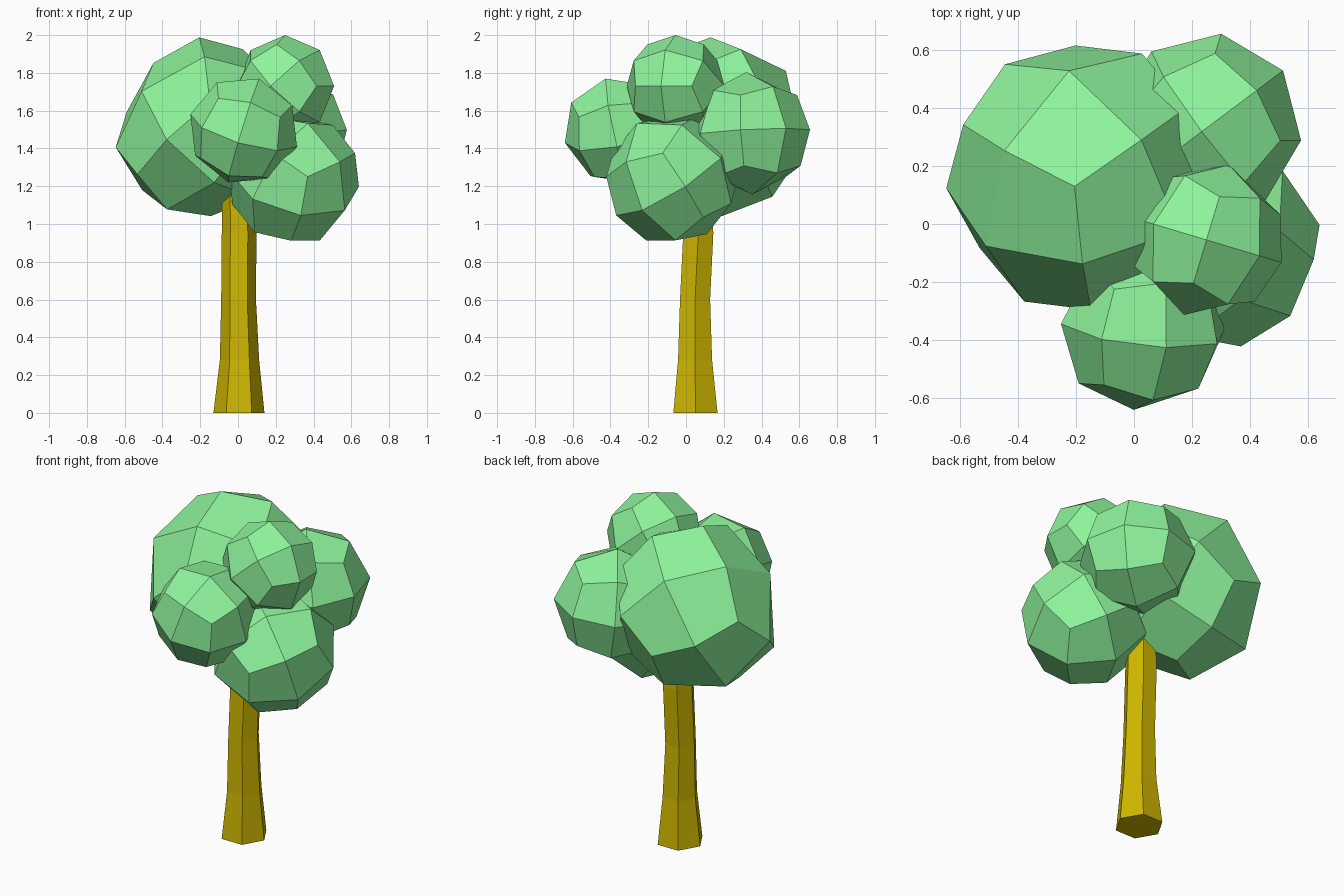
import bpy, bmesh, math
from mathutils import Vector, Matrix

if "Cube" in bpy.data.objects:
    bpy.data.objects.remove(bpy.data.objects["Cube"])


def material(name, color):
    m = bpy.data.materials.new(name)
    m.diffuse_color = (*color, 1)
    m.use_nodes = True
    m.node_tree.nodes["Principled BSDF"].inputs["Base Color"].default_value = m.diffuse_color
    return m


leaf = material("leaf_green", (0.27, 0.9, 0.33))
bark = material("bark", (0.62, 0.47, 0.0))


def finish(bm, name, mat):
    bmesh.ops.recalc_face_normals(bm, faces=bm.faces)
    me = bpy.data.meshes.new(name)
    bm.to_mesh(me)
    bm.free()
    me.materials.append(mat)
    ob = bpy.data.objects.new(name, me)
    bpy.context.collection.objects.link(ob)
    return ob


def frame(a, b):
    # orthonormal basis whose first axis is a and whose second leans to b
    u = Vector(a).normalized()
    w = u.cross(Vector(b)).normalized()
    return Matrix((u, w.cross(u), w)).transposed()


CORNER, EDGE, FACE, FACE2 = (1, 1, 1), (1, 1, 0), (1, 0, 0), (0, 1, 0)


def foliage(name, centre, r, local, aimed, sag=0):
    # rounded cube of 24 quads, turned so two local directions meet two aimed
    # ones; sag lowers the left half a little
    bm = bmesh.new()
    bmesh.ops.create_cube(bm, size=2)
    bmesh.ops.subdivide_edges(bm, edges=bm.edges[:], cuts=1, use_grid_fill=True)
    rot = frame(*aimed) @ frame(*local).transposed()
    for v in bm.verts:
        p = rot @ (v.co.normalized() * r)
        p.z = max(p.z + sag * min(0, p.x + 0.05), -r)
        v.co = Vector(centre) + p
    finish(bm, name, leaf)


# Leaf clumps
foliage("foliage_large", (-0.175, 0.16, 1.515), 0.475,
        (CORNER, EDGE), ((-0.03, -0.03, 0.47), (0.2, 0.13, 0.4)), 0.18)
foliage("foliage_back", (0.255, 0.335, 1.48), 0.325,
        (FACE, FACE2), ((0.24, 0.18, 0.025), (-0.04, -0.03, 0.3)))
foliage("foliage_top", (0.25, -0.055, 1.73), 0.27,
        (EDGE, FACE), ((0, 0, 1), (0.2, -0.06, 0.18)))
foliage("foliage_front", (0.03, -0.355, 1.495), 0.295,
        (FACE, FACE2), ((0.08, -0.07, 0.27), (-0.02, -0.29, -0.03)))
foliage("foliage_low", (0.295, -0.075, 1.24), 0.355,
        (CORNER, EDGE), ((0.07, -0.33, 0.01), (0.04, -0.28, -0.15)))

# Trunk: hexagonal rings (x, y, z, radius)
rings = [(0.005, 0.05, 0, 0.135), (0.008, 0.048, 0.28, 0.104),
         (0.003, 0.048, 0.6, 0.092), (0.006, 0.065, 0.95, 0.092),
         (0.0, 0.06, 1.25, 0.085)]
bm = bmesh.new()
loops = [[bm.verts.new((x + r * math.cos(i * math.pi / 3),
                        y + r * math.sin(i * math.pi / 3), z)) for i in range(6)]
         for x, y, z, r in rings]
for a, b in zip(loops, loops[1:]):
    for i in range(6):
        j = (i + 1) % 6
        bm.faces.new((a[i], a[j], b[j], b[i]))
bm.faces.new(loops[0][::-1])
bm.faces.new(loops[-1])
finish(bm, "trunk", bark)
